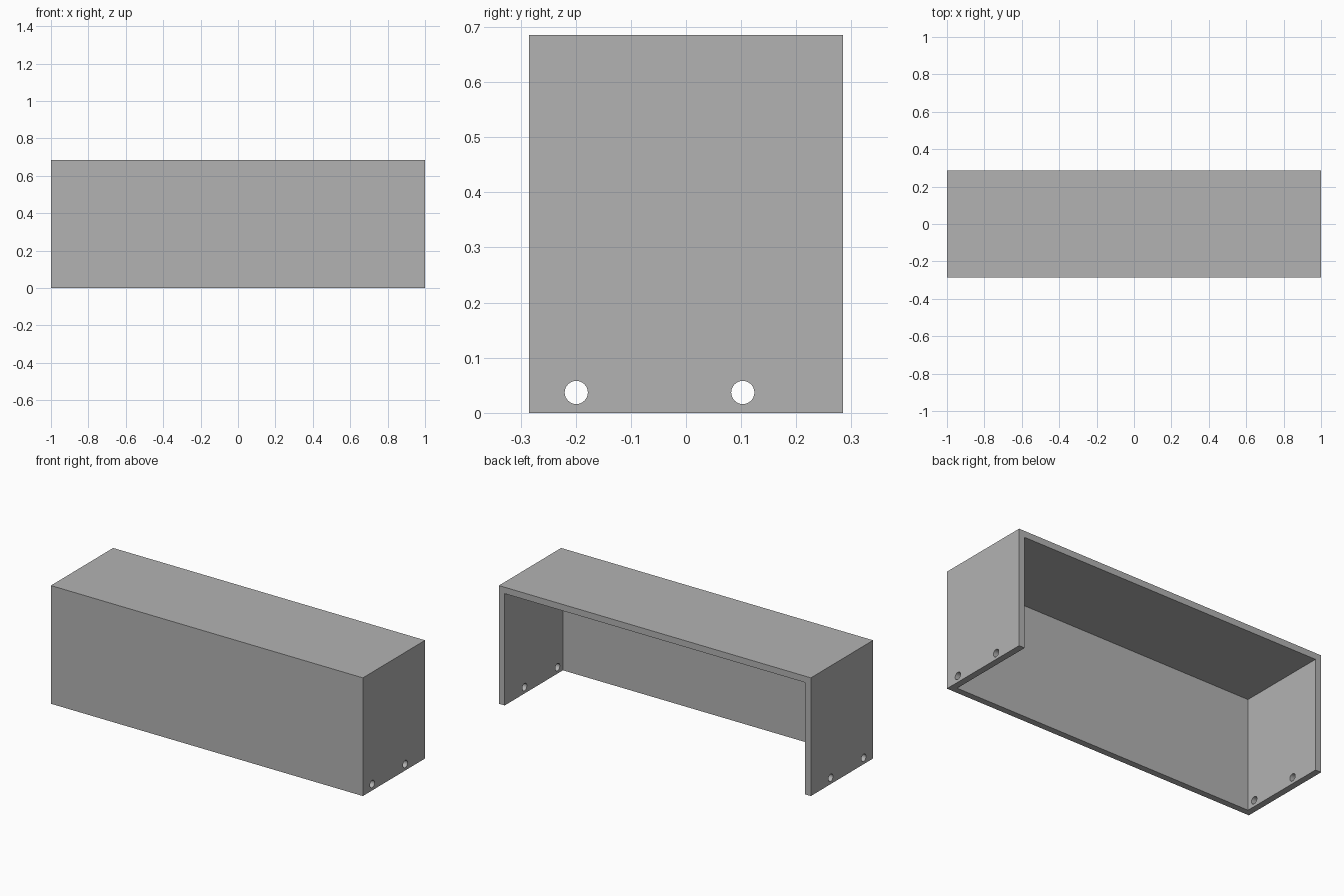
import bpy
import math

WIDTH, DEPTH, HEIGHT = 2.0, 0.57, 0.685
WALL = 0.037
HOLE_RADIUS = 0.021
HOLE_Y = (-0.199, 0.103)
HOLE_Z = 0.037
MARGIN = 0.2

default = bpy.data.objects.get("Cube")
if default:
    bpy.data.objects.remove(default, do_unlink=True)

grey = bpy.data.materials.new("plain grey")
grey.use_nodes = True
colour = (0.45, 0.45, 0.45, 1)
grey.diffuse_color = colour
grey.node_tree.nodes["Principled BSDF"].inputs["Base Color"].default_value = colour


def box(name, low, high):
    """Box between two opposite corners."""
    centre = [(a + b) / 2 for a, b in zip(low, high)]
    bpy.ops.mesh.primitive_cube_add(size=1, location=centre)
    obj = bpy.context.object
    obj.name = name
    obj.scale = [b - a for a, b in zip(low, high)]
    bpy.ops.object.transform_apply(location=True, rotation=True, scale=True)
    obj.data.materials.append(grey)
    return obj


def cut(target, cutter):
    """Subtract the cutter from the target and discard it."""
    cutter.hide_render = True
    mod = target.modifiers.new("cut", "BOOLEAN")
    mod.operation = "DIFFERENCE"
    mod.solver = "EXACT"
    mod.object = cutter
    bpy.ops.object.select_all(action="DESELECT")
    bpy.context.view_layer.objects.active = target
    target.select_set(True)
    bpy.ops.object.modifier_apply(modifier=mod.name)
    bpy.data.objects.remove(cutter, do_unlink=True)


# Cover: front, top and two side walls
x, y = WIDTH / 2, DEPTH / 2
cover = box("cover", (-x, -y, 0), (x, y, HEIGHT))

# Hollow, open at the back and underneath
hollow = box("hollow_cutter", (-x + WALL, -y + WALL, -MARGIN),
             (x - WALL, y + MARGIN, HEIGHT - WALL))
cut(cover, hollow)

# Screw holes through both side walls
for hole_y in HOLE_Y:
    bpy.ops.mesh.primitive_cylinder_add(
        vertices=32, radius=HOLE_RADIUS, depth=WIDTH + MARGIN,
        location=(0, hole_y, HOLE_Z), rotation=(0, math.pi / 2, 0))
    drill = bpy.context.object
    drill.name = "hole_cutter"
    drill.data.materials.append(grey)
    cut(cover, drill)

# Round holes, crisp panel edges
bpy.ops.object.shade_smooth_by_angle(angle=math.radians(30))
